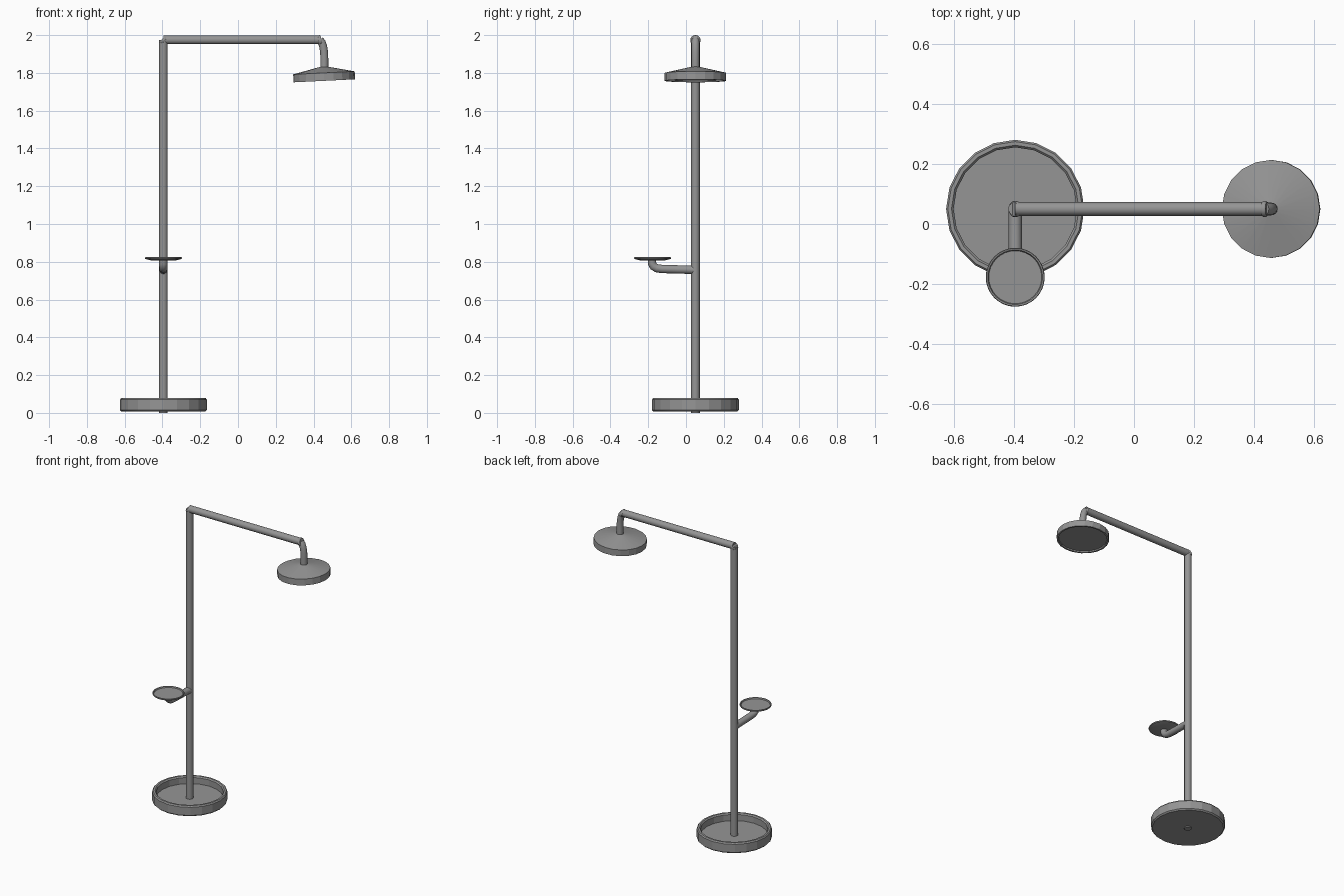
import bpy, bmesh, math
from mathutils import Vector, Matrix

cube = bpy.data.objects.get("Cube")
if cube:
    bpy.data.objects.remove(cube, do_unlink=True)

grey = bpy.data.materials.new("metal grey")
grey.use_nodes = True
COLOR = (0.3, 0.3, 0.3, 1)
grey.diffuse_color = COLOR
grey.node_tree.nodes["Principled BSDF"].inputs["Base Color"].default_value = COLOR

POLE_X, POLE_Y = -0.395, 0.05
PIPE_R = 0.023


def finish(bm, name, angle):
    """Turn a bmesh into a shaded object with the metal material."""
    bmesh.ops.recalc_face_normals(bm, faces=bm.faces)
    mesh = bpy.data.meshes.new(name)
    bm.to_mesh(mesh)
    bm.free()
    mesh.materials.append(grey)
    obj = bpy.data.objects.new(name, mesh)
    bpy.context.collection.objects.link(obj)
    bpy.ops.object.select_all(action='DESELECT')
    obj.select_set(True)
    bpy.context.view_layer.objects.active = obj
    bpy.ops.object.shade_smooth_by_angle(angle=math.radians(angle))
    return obj


def skin(bm, rings):
    """Bridge successive rings and cap both ends."""
    for a, b in zip(rings, rings[1:]):
        for i in range(len(a)):
            j = (i + 1) % len(a)
            bm.faces.new((a[i], a[j], b[j], b[i]))
    bm.faces.new(rings[0])
    bm.faces.new(rings[-1])


def lathe(name, profile, center, sides, angle, tilt=0):
    """Spin a (radius, height) profile around the vertical axis."""
    bm = bmesh.new()
    rings = []
    for r, z in profile:
        turn = [2 * math.pi * i / sides for i in range(sides)]
        rings.append([bm.verts.new((r * math.cos(t), r * math.sin(t), z)) for t in turn])
    skin(bm, rings)
    bm.transform(Matrix.Translation(center) @ Matrix.Rotation(tilt, 4, 'Y'))
    return finish(bm, name, angle)


def tube(name, points, radius=PIPE_R, sides=16):
    """Sweep a circle along a path lying in one vertical plane."""
    bm = bmesh.new()
    pts = [Vector(p) for p in points]
    side = Vector((0, 1, 0))
    if abs(pts[0].y - pts[-1].y) > 0.01:
        side = Vector((1, 0, 0))
    rings = []
    for i, p in enumerate(pts):
        before = (p - pts[max(i - 1, 0)]).normalized()
        after = (pts[min(i + 1, len(pts) - 1)] - p).normalized()
        up = (before + after).normalized().cross(side)
        ring = []
        for k in range(sides):
            t = 2 * math.pi * k / sides
            ring.append(bm.verts.new(p + radius * (math.cos(t) * side + math.sin(t) * up)))
        rings.append(ring)
    skin(bm, rings)
    return finish(bm, name, 40)


# Shallow round tray at the foot, with rounded rim
lathe("base_tray", [(0.222, 0.007), (0.23, 0.015), (0.23, 0.07), (0.224, 0.078),
                    (0.212, 0.078), (0.205, 0.07), (0.205, 0.028)],
      (POLE_X, POLE_Y, 0), 20, 15)

# Upright pole and overhead arm
tube("pole", [(POLE_X, POLE_Y, 0), (POLE_X, POLE_Y, 1.975)])
tube("overhead_arm", [(POLE_X, POLE_Y, 1.975), (0.435, POLE_Y, 1.975)])

# Slanted collars where the pipes meet
for name, x in (("pole_collar", POLE_X), ("arm_collar", 0.435)):
    lean = -math.pi / 4 if x < 0 else math.radians(75)
    lathe(name, [(0.024, -0.008), (0.027, -0.004), (0.027, 0.004), (0.024, 0.008)],
          (x, POLE_Y, 1.973), 16, 40, lean)

# Neck curving down to the shower head
tube("head_neck", [(0.433, POLE_Y, 1.973), (0.443, POLE_Y, 1.962), (0.451, POLE_Y, 1.94),
                   (0.456, POLE_Y, 1.91), (0.457, POLE_Y, 1.87), (0.457, POLE_Y, 1.815)], 0.021)

# Shower head: shallow cone, straight wall, recessed underside
lathe("shower_head", [(0.022, 0.074), (0.163, 0.042), (0.163, 0.0), (0.152, 0.0), (0.15, 0.008)],
      (0.457, POLE_Y, 1.758), 20, 5, math.radians(-2.8))

# Soap dish and its bracket
tube("dish_bracket", [(POLE_X, POLE_Y, 0.757), (POLE_X, -0.13, 0.762), (POLE_X, -0.155, 0.766),
                      (POLE_X, -0.172, 0.776), (POLE_X, -0.179, 0.79), (POLE_X, -0.18, 0.81)], 0.022)
lathe("soap_dish", [(0.06, 0.806), (0.096, 0.815), (0.098, 0.82), (0.096, 0.824),
                    (0.091, 0.823), (0.088, 0.816)],
      (POLE_X, -0.177, 0), 32, 30)
